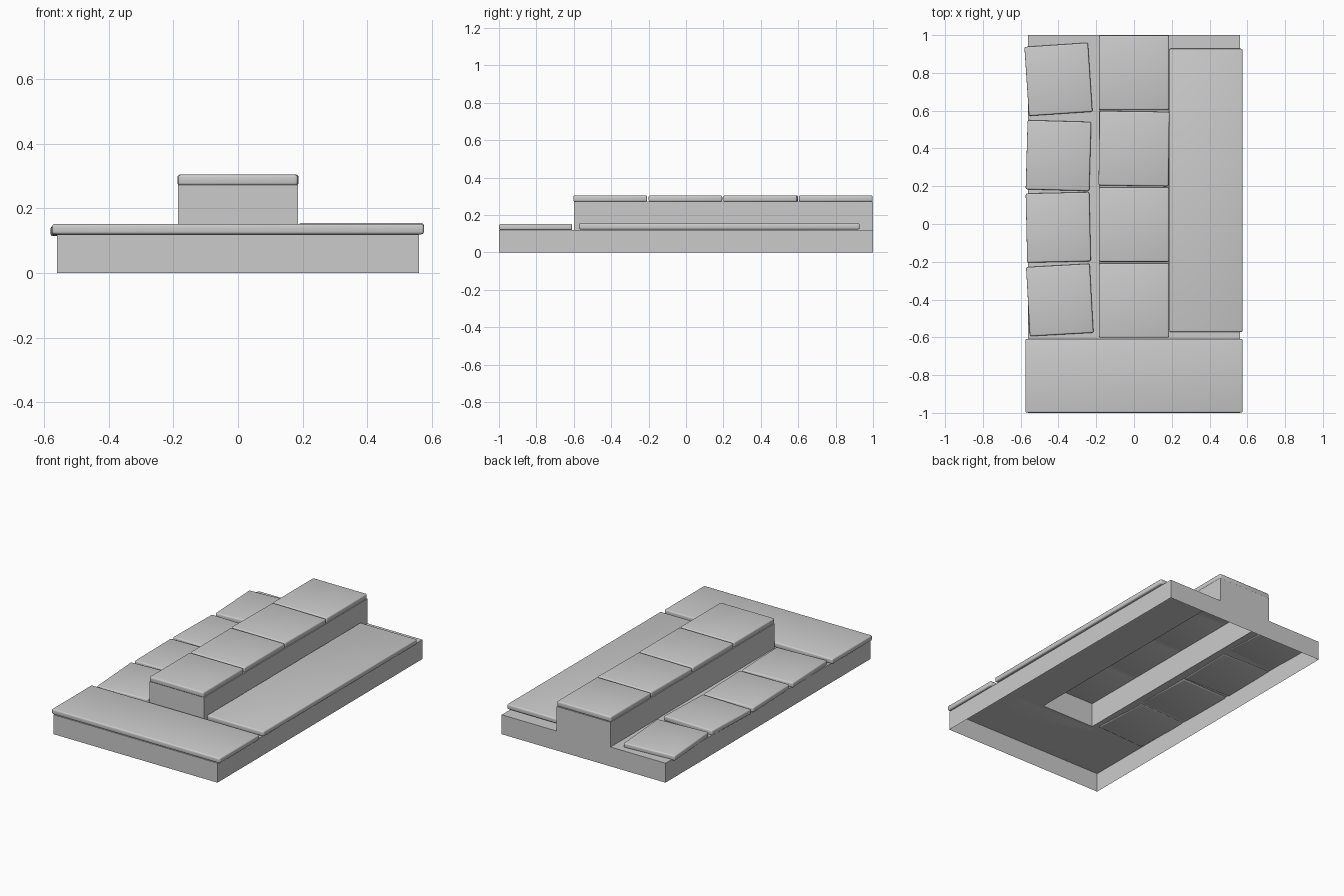
import bpy, bmesh
from math import radians

if "Cube" in bpy.data.objects:
    bpy.data.objects.remove(bpy.data.objects["Cube"])

W, H = 0.56, 0.12               # half width and height of the lower ledge
S, T, F = 0.185, 0.272, -0.598  # half width, top and front of the raised step


def make_object(name, bm):
    bmesh.ops.remove_doubles(bm, verts=bm.verts, dist=1e-5)
    bmesh.ops.recalc_face_normals(bm, faces=bm.faces)
    me = bpy.data.meshes.new(name)
    bm.to_mesh(me)
    bm.free()
    ob = bpy.data.objects.new(name, me)
    bpy.context.collection.objects.link(ob)
    return ob


# Hollow stepped base, open underneath
bm = bmesh.new()


def face(*pts):
    bm.faces.new([bm.verts.new(p) for p in pts])


face((-W, -1, 0), (W, -1, 0), (W, -1, H), (-W, -1, H))            # front wall
face((-W, 1, 0), (-W, 1, H), (-S, 1, H), (-S, 1, T),
     (S, 1, T), (S, 1, H), (W, 1, H), (W, 1, 0))                  # back wall
face((-W, -1, H), (W, -1, H), (W, F, H), (S, F, H),
     (-S, F, H), (-W, F, H))                                      # front ledge
for s in (-1, 1):
    face((s*W, -1, 0), (s*W, 1, 0), (s*W, 1, H), (s*W, F, H), (s*W, -1, H))
    face((s*S, F, H), (s*W, F, H), (s*W, 1, H), (s*S, 1, H))      # side ledge
    face((s*S, F, H), (s*S, 1, H), (s*S, 1, T), (s*S, F, T))      # step side
face((-S, F, H), (S, F, H), (S, F, T), (-S, F, T))                # step front
face((-S, F, T), (S, F, T), (S, 1, T), (-S, 1, T))                # step top
make_object("stepped_base", bm)


# Slabs with softly rounded edges
def slab(name, center, size, spin=0, tilt=0):
    bm = bmesh.new()
    bmesh.ops.create_cube(bm, size=1)
    bmesh.ops.scale(bm, vec=size, verts=bm.verts)
    bmesh.ops.bevel(bm, geom=bm.edges[:], offset=0.008, segments=3,
                    profile=0.5, affect='EDGES')
    ob = make_object(name, bm)
    ob.location = center
    ob.rotation_euler = (radians(tilt), 0, radians(spin))
    bpy.ops.object.select_all(action='DESELECT')
    ob.select_set(True)
    bpy.context.view_layer.objects.active = ob
    bpy.ops.object.shade_smooth_by_angle(angle=radians(40))


slab("front_slab", (0, -0.804, 0.136), (1.15, 0.39, 0.032))
slab("right_slab", (0.381, 0.178, 0.139), (0.388, 1.5, 0.032))

# Row of tiles on the raised step
for i, spin in enumerate((0, 0, -0.8, 0)):
    slab(f"step_tile_{i+1}", (0, -0.405 + 0.402*i, 0.288),
         (0.37, 0.394, 0.033), spin)

# Loosely laid paving tiles on the left ledge
paving = [(-0.393, -0.402, 3.2, 0.6), (-0.401, -0.018, 1.3, -0.5),
          (-0.4, 0.362, -1.6, 0.5), (-0.4, 0.766, 3.8, -0.6)]
for i, (x, y, spin, tilt) in enumerate(paving):
    slab(f"paving_tile_{i+1}", (x, y, 0.132), (0.337, 0.366, 0.032), spin, tilt)
